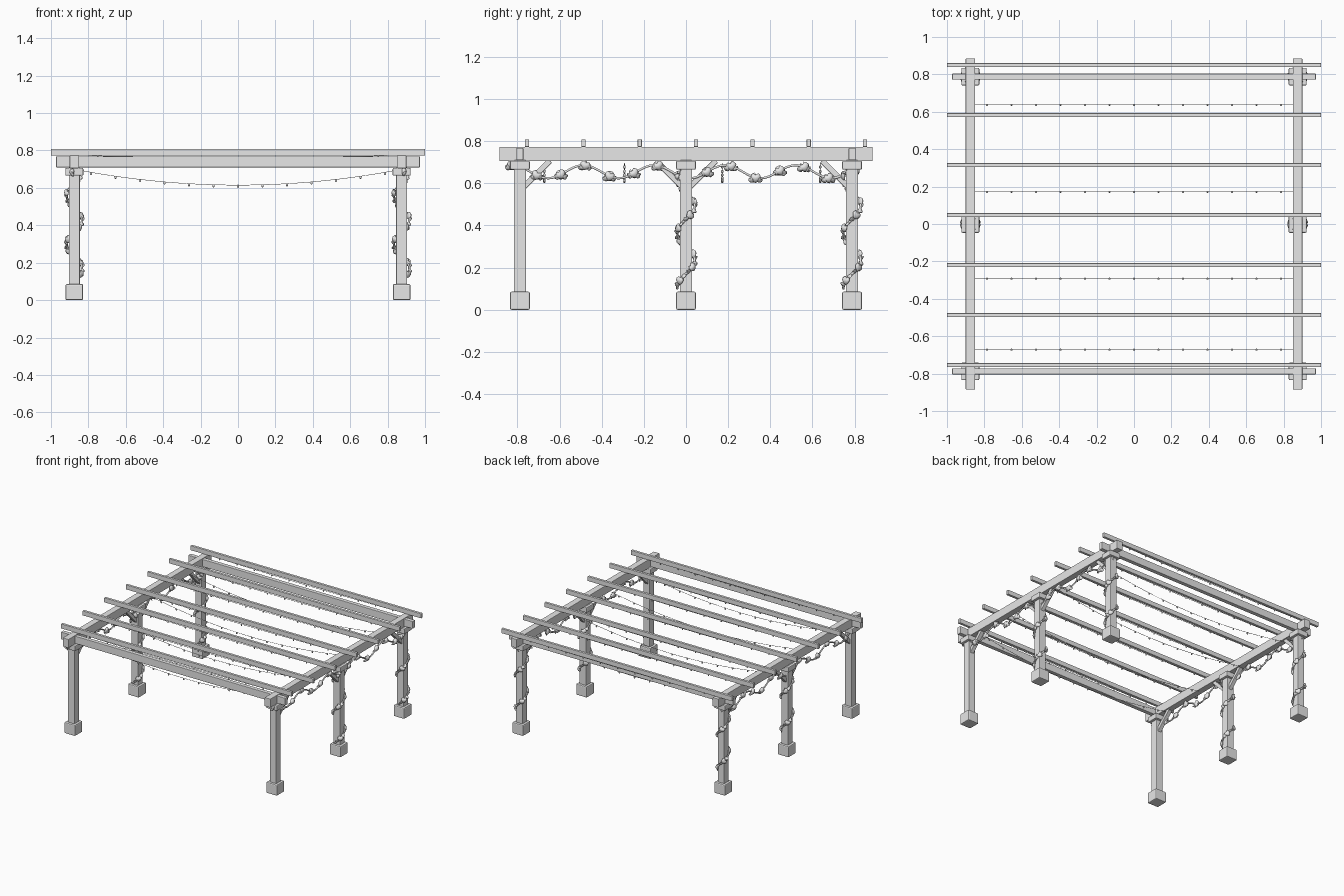
import bpy
import bmesh
import random
from math import sin, cos, pi, atan2, hypot
from mathutils import Matrix, Vector

random.seed(4)
cube = bpy.data.objects.get("Cube")
if cube:
    bpy.data.objects.remove(cube, do_unlink=True)

grey = bpy.data.materials.new("light grey")
grey.use_nodes = True
grey.diffuse_color = (0.8, 0.8, 0.8, 1)
grey.node_tree.nodes["Principled BSDF"].inputs["Base Color"].default_value = (0.8, 0.8, 0.8, 1)

SIDE_X = 0.875
POST_Y = {"front": -0.788, "middle": 0.0, "back": 0.788}
SIDES = {"left": 1, "right": -1}


def add_mesh(name, bm, smooth=False):
    mesh = bpy.data.meshes.new(name)
    for face in bm.faces:
        face.smooth = smooth
    bm.to_mesh(mesh)
    bm.free()
    mesh.materials.append(grey)
    obj = bpy.data.objects.new(name, mesh)
    bpy.context.collection.objects.link(obj)
    return obj


def box(name, centre, size, bevel=0.002, tilt=0):
    bm = bmesh.new()
    bmesh.ops.create_cube(bm, size=1, matrix=Matrix.Diagonal((*size, 1)))
    obj = add_mesh(name, bm)
    obj.location = centre
    obj.rotation_euler.x = tilt
    mod = obj.modifiers.new("edge", "BEVEL")
    mod.width = bevel
    mod.segments = 2
    return obj


def tube(name, points, radius):
    curve = bpy.data.curves.new(name, "CURVE")
    curve.dimensions = "3D"
    curve.bevel_depth = radius
    curve.bevel_resolution = 1
    curve.use_fill_caps = True
    spline = curve.splines.new("POLY")
    spline.points.add(len(points) - 1)
    for p, co in zip(spline.points, points):
        p.co = (*co, 1)
    spline.use_smooth = True
    curve.materials.append(grey)
    obj = bpy.data.objects.new(name, curve)
    bpy.context.collection.objects.link(obj)


def leaf(bm, centre, outward, size, spin, thick=0.4):
    """Puffy heart-shaped leaf facing outward, its tip turned by spin."""
    new = bmesh.ops.create_uvsphere(bm, u_segments=12, v_segments=8, radius=1)["verts"]
    turn = Vector(outward).to_track_quat("Z", "Y").to_matrix().to_4x4()
    place = Matrix.Translation(centre) @ turn @ Matrix.Rotation(spin, 4, "Z")
    for v in new:
        x, y, z = v.co
        notch = 0.45 * max(0, y) * (1 - min(1, abs(x) * 2))
        width = 1 if y > 0 else 1 + 0.45 * y
        v.co = place @ (Vector((x * width, y - notch, z * thick - 0.2 * y * y)) * size)


# Posts with footings, capitals and knee braces
for side, s in SIDES.items():
    for row, y in POST_Y.items():
        tag = f"{row}_{side}"
        box("footing_" + tag, (s * SIDE_X, y, 0.043), (0.094, 0.094, 0.086), 0.007)
        box("post_" + tag, (s * SIDE_X, y, 0.39), (0.058, 0.058, 0.64), 0.004)
        box("capital_" + tag, (s * SIDE_X, y, 0.686), (0.096, 0.094, 0.042), 0.006)
        for d in (-1, 1):
            if abs(y + d * 0.1) > 0.8:
                continue
            low, high = Vector((y + d * 0.025, 0.59)), Vector((y + d * 0.135, 0.70))
            mid, run = (low + high) / 2, high - low
            box("knee_brace_" + tag, (s * SIDE_X, mid.x, mid.y),
                (0.03, run.length + 0.02, 0.026), 0.002, atan2(run.y, run.x))

# Side beams, cross beams and rafters
for side, s in SIDES.items():
    box("side_beam_" + side, (s * SIDE_X, 0, 0.739), (0.05, 1.77, 0.068), 0.003)
for row in ("front", "back"):
    box("cross_beam_" + row, (0, POST_Y[row], 0.739), (1.945, 0.032, 0.058), 0.003)
rafter_rows = [-0.754 + 0.2673 * i for i in range(7)]
for y in rafter_rows:
    box("rafter", (0, y, 0.791), (2.0, 0.02, 0.036), 0.002)


# Light strings: sagging wires with evenly spaced bulbs
def light_string(name, y, half, end_z, sag, bulbs, step, radius):
    def height(x):
        return end_z - sag * (1 - (x / half) ** 2)
    xs = [half * (i / 16 - 1) for i in range(33)]
    tube(name + "_wire", [(x, y, height(x)) for x in xs], 0.0015)
    bm = bmesh.new()
    for i in range(bulbs):
        x = (i - (bulbs - 1) / 2) * step
        shape = Matrix.Translation((x, y, height(x) - radius)) @ Matrix.Diagonal((1, 1, 1.4, 1))
        bmesh.ops.create_uvsphere(bm, u_segments=8, v_segments=6, radius=radius, matrix=shape)
    add_mesh(name + "_bulbs", bm, True)


for y in (-0.672, -0.292, 0.172, 0.637):
    light_string("hanging_lights", y, 0.85, 0.695, 0.08, 13, 0.131, 0.006)
for y in rafter_rows:
    light_string("rafter_lights", y - 0.004, 0.8, 0.772, 0.008, 11, 0.15, 0.005)

# Wavy garlands along the underside of the side beams
for side, s in SIDES.items():
    def wave(y):
        return Vector((s * 0.888, y, 0.655 + 0.031 * cos(2 * pi * (y - 0.185) / 0.336)))
    tube("garland_vine_" + side, [wave(-0.82 + 1.64 * i / 96) for i in range(97)], 0.006)
    bm = bmesh.new()
    for i in range(15):
        y = -0.825 + 0.1155 * i
        if y > 0.83:
            continue
        leaf(bm, wave(y), (s, 0, 0), 0.025, random.uniform(-0.8, 0.8), 0.55)
        for k in (-1, 1):
            spot = wave(y) + Vector((0, k * 0.022, -0.012))
            leaf(bm, spot, (s, k * 0.8, -0.6), 0.015, random.uniform(0, 6), 0.25)
    add_mesh("garland_leaves_" + side, bm, True)

# Vines climbing round the middle and back posts
for side, s in SIDES.items():
    for row in ("middle", "back"):
        def climb(z, r=0.041):
            a = 2 * pi * (z - 0.17) / 0.26
            return Vector((s * SIDE_X + r * cos(a), POST_Y[row] + r * sin(a), z))
        tag = f"{row}_{side}"
        tube("climbing_vine_" + tag, [climb(0.1 + 0.55 * i / 90) for i in range(91)], 0.006)
        bm = bmesh.new()
        for i in range(9):
            z = 0.14 + 0.062 * i
            out = climb(z) - climb(z, 0)
            leaf(bm, climb(z, 0.045), out, 0.022, random.uniform(-1, 1), 0.45)
            for k in (-1, 1):
                spot = climb(z + k * 0.02, 0.046)
                leaf(bm, spot, out + Vector((0, 0, k * 0.03)), 0.014, random.uniform(0, 6), 0.25)
        add_mesh("climbing_leaves_" + tag, bm, True)
